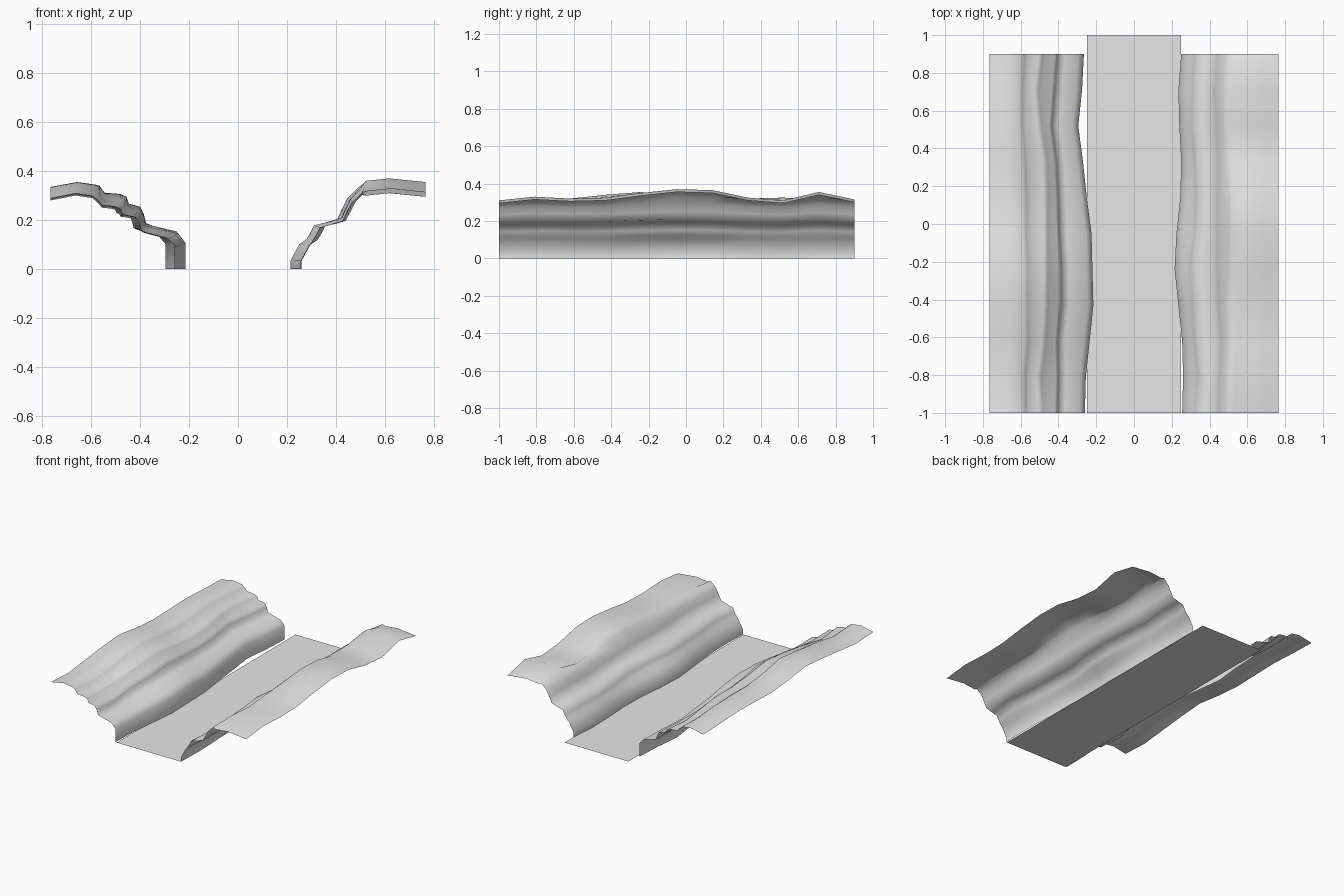
import bpy
import bmesh

cube = bpy.data.objects.get("Cube")
if cube:
    bpy.data.objects.remove(cube, do_unlink=True)

stone = bpy.data.materials.new("plain grey stone")
stone.use_nodes = True
grey = (0.8, 0.8, 0.8, 1)
stone.diffuse_color = grey
stone.node_tree.nodes["Principled BSDF"].inputs["Base Color"].default_value = grey

FRONT, BACK, OUTER = -1.0, 0.9, 0.765


def add_sheet(name, rows):
    """Skin a grid of points into one smooth, upward-facing sheet."""
    bm = bmesh.new()
    grid = [[bm.verts.new(point) for point in row] for row in rows]
    for lower, upper in zip(grid, grid[1:]):
        for i in range(len(lower) - 1):
            bm.faces.new((lower[i], lower[i + 1], upper[i + 1], upper[i]))
    bm.normal_update()
    if sum(face.normal.z * face.calc_area() for face in bm.faces) < 0:
        bmesh.ops.reverse_faces(bm, faces=bm.faces[:])
    for face in bm.faces:
        face.smooth = True
    mesh = bpy.data.meshes.new(name)
    bm.to_mesh(mesh)
    bm.free()
    mesh.materials.append(stone)
    obj = bpy.data.objects.new(name, mesh)
    bpy.context.collection.objects.link(obj)
    return obj


def add_cliff(name, side, rails, profile, plateau, sway, drop):
    """Loft a terraced profile whose ledges follow wandering rails.

    Rails hold the distance of each ledge from the centre line, and plateau
    the height of the top, both in hundredths from front to back.
    """
    mean = sum(plateau) / len(plateau)
    last = len(plateau) - 1
    rows = []
    for station, top in enumerate(plateau):
        y = FRONT + (BACK - FRONT) * station / last
        swell = 1 + sway * (top / mean - 1)
        height = top / 100
        row = []
        # Terraces
        for rail, offset, z in profile:
            x = rails[rail][station] / 100 + offset
            row.append((side * x, y, min(z * swell, height)))
        # Plateau
        edge = rails["rim"][station] / 100
        start = max(edge + 0.02, abs(row[-1][0]) + 0.02)
        for t, fall in ((0, 0.01), (0.4, 0), (0.7, drop / 2), (1, drop)):
            x = start + (OUTER - start) * t
            row.append((side * x, y, height - fall))
        rows.append(row)
    return add_sheet(name, rows)


# Canyon floor
add_sheet("canyon_floor", [[(x, y, 0) for x in (-0.25, 0.25)] for y in (-1, 1)])

# Cliff with three stepped terraces
add_cliff(
    "right_cliff", -1,
    rails={
        "foot": (26, 25.5, 23.5, 21.5, 22, 22.5, 25, 27, 29.5, 27.5, 26.5),
        "ledge": (40.5, 40, 40.5, 38.5, 38.5, 39.5, 40, 41, 43.5, 42, 40.5),
        "shelf": (48, 49, 46.5, 45.5, 45.5, 45.5, 45.5, 46, 49, 50.5, 48),
        "rim": (57.5, 57.5, 56, 56.5, 56.5, 57, 57, 57.5, 59, 59, 58),
    },
    profile=(
        ("foot", 0, 0), ("foot", 0, 0.1), ("foot", 0.03, 0.135),
        ("ledge", -0.04, 0.155), ("ledge", -0.01, 0.165),
        ("ledge", 0, 0.2), ("ledge", 0.015, 0.225),
        ("shelf", -0.01, 0.235), ("shelf", 0, 0.26), ("shelf", 0.025, 0.27),
        ("rim", -0.02, 0.275), ("rim", 0, 0.3),
    ),
    plateau=(31, 30, 32, 34, 35.5, 33, 31.5, 32, 32.5, 31.5, 31),
    sway=1.3, drop=0.02)

# Steeper cliff with one broad shelf
add_cliff(
    "left_cliff", 1,
    rails={
        "foot": (25.5, 26, 25.5, 23.5, 21.5, 22.5, 24.5, 25, 24, 23.5, 25),
        "ledge": (33.5, 35.5, 33.5, 32.5, 31, 33.5, 34.5, 33.5, 32, 32.5, 33.5),
        "rim": (43.5, 44, 45, 43.5, 43, 43, 43, 43, 42.5, 41.5, 43),
    },
    profile=(
        ("foot", 0, 0), ("foot", 0, 0.035), ("foot", 0.035, 0.1),
        ("ledge", -0.03, 0.12), ("ledge", -0.015, 0.145),
        ("ledge", 0, 0.175), ("ledge", 0.04, 0.185),
        ("rim", -0.01, 0.2), ("rim", 0.01, 0.24),
        ("rim", 0.03, 0.28), ("rim", 0.07, 0.32),
    ),
    plateau=(31, 33, 32, 32.5, 35, 37, 36.5, 32.5, 31, 35.5, 31.5),
    sway=0.4, drop=0.015)
